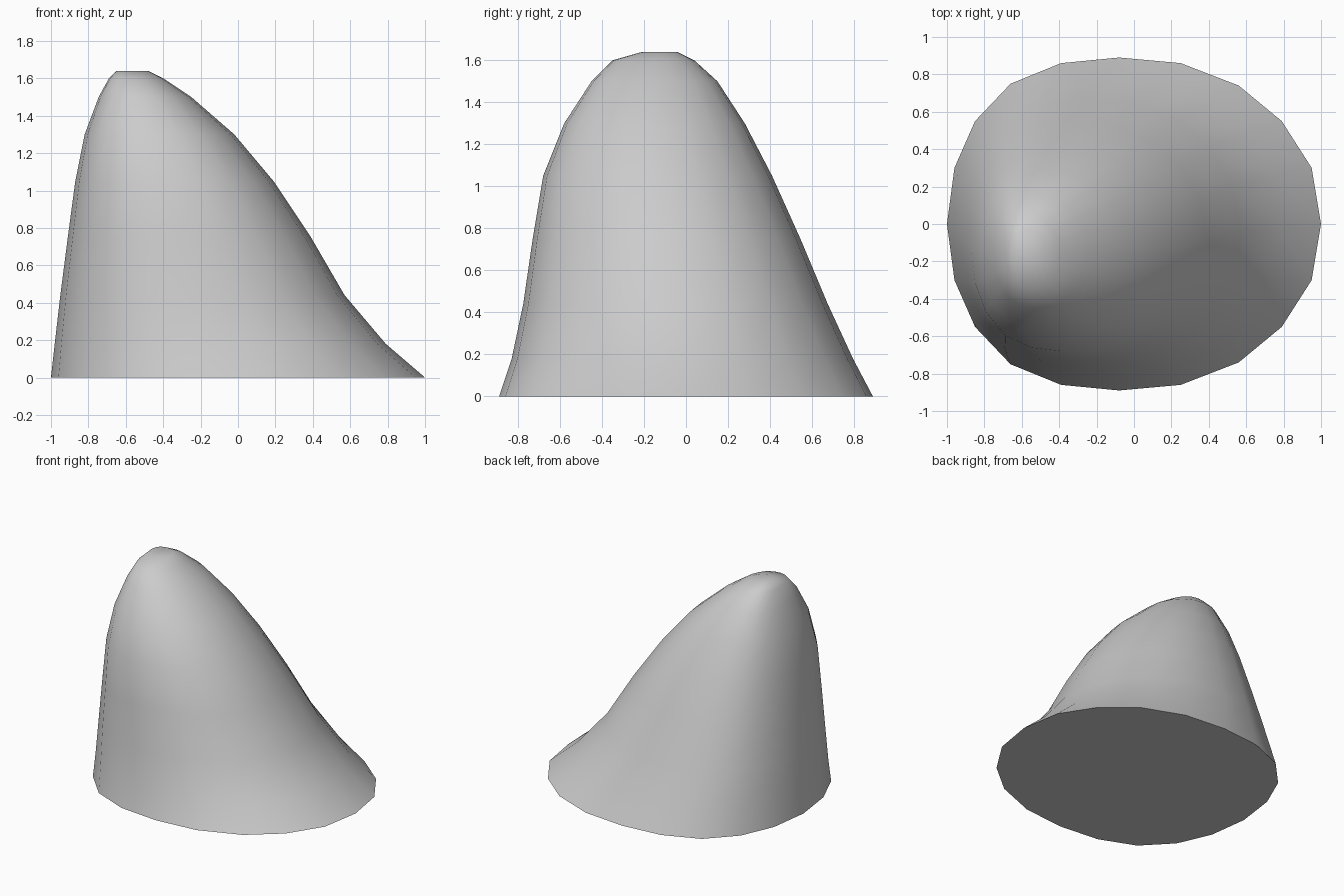
import bpy, bmesh, math

if "Cube" in bpy.data.objects:
    bpy.data.objects.remove(bpy.data.objects["Cube"])

# base outline (back half, mirrored to the front), right to left
HALF = [(1, 0), (.95, .30), (.79, .55), (.56, .74), (.25, .86), (-.08, .89),
        (-.39, .86), (-.66, .75), (-.85, .55), (-.96, .30), (-1, 0)]
outline = HALF + [(x, -y) for x, y in HALF[-2:0:-1]]

# contour levels: z, x min, x max, y min, y max
LEVELS = [(0, -1, 1, -.89, .89), (.18, -.98, .79, -.83, .795),
          (.44, -.95, .57, -.775, .675), (.75, -.91, .39, -.73, .545),
          (1.05, -.87, .19, -.68, .41), (1.30, -.82, -.02, -.58, .28),
          (1.50, -.745, -.25, -.45, .15), (1.60, -.69, -.40, -.35, .04),
          (1.64, -.65, -.48, -.21, -.04)]

# leaning mound lofted through the contours
bm = bmesh.new()
rings = []
for z, x0, x1, y0, y1 in LEVELS:
    rings.append([bm.verts.new(((x0 + x1) / 2 + x * (x1 - x0) / 2,
                                (y0 + y1) / 2 + y / .89 * (y1 - y0) / 2, z))
                  for x, y in outline])
n = len(outline)
for a, b in zip(rings, rings[1:]):
    for i in range(n):
        j = (i + 1) % n
        bm.faces.new((a[i], a[j], b[j], b[i]))
bm.faces.new(rings[-1])
bm.faces.new(rings[0][::-1])

mesh = bpy.data.meshes.new("mound")
bm.to_mesh(mesh)
bm.free()
mound = bpy.data.objects.new("mound", mesh)
bpy.context.collection.objects.link(mound)

# smooth slopes, crisp base rim
bpy.context.view_layer.objects.active = mound
mound.select_set(True)
bpy.ops.object.shade_smooth_by_angle(angle=math.radians(50))
